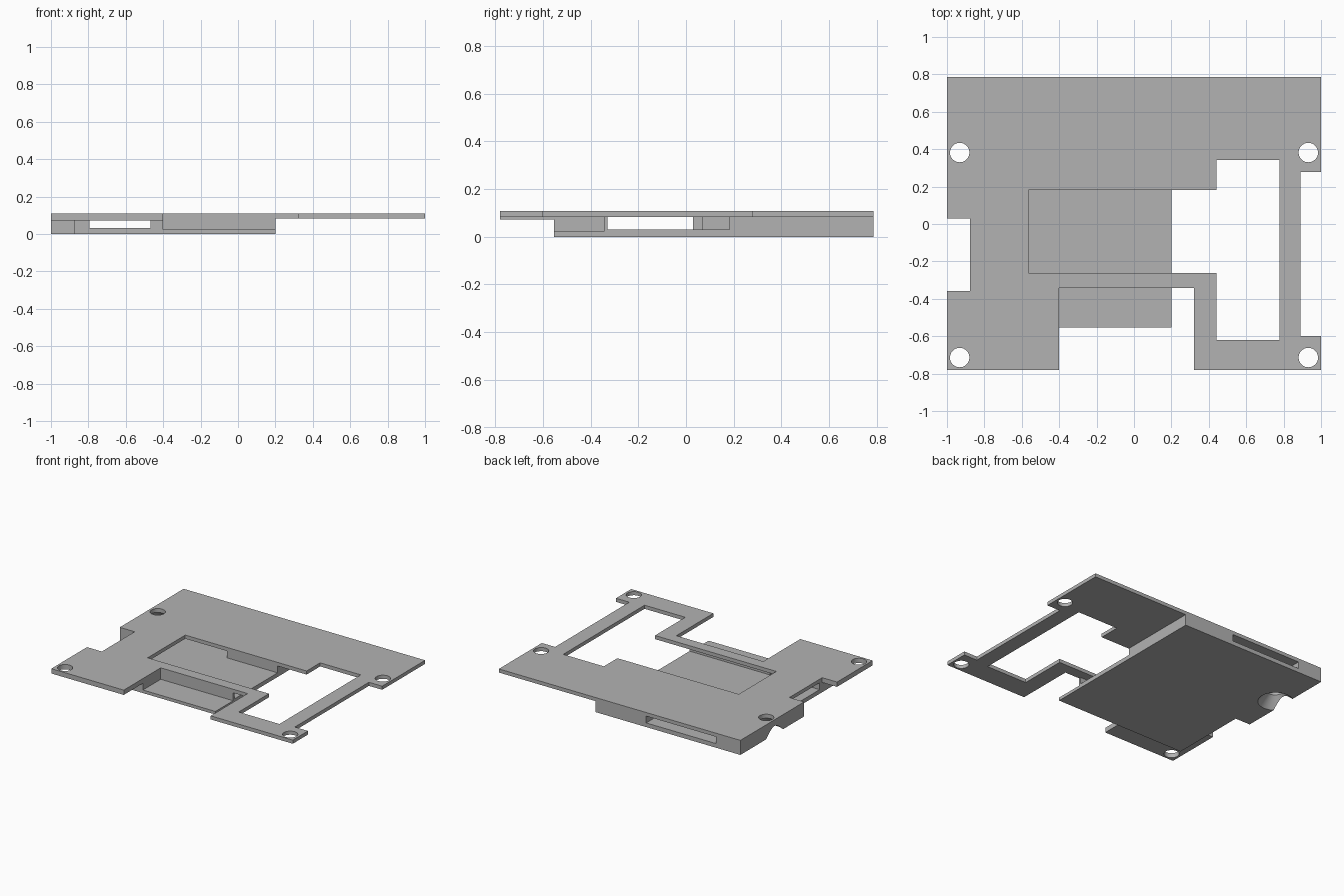
import bpy
import bmesh

cube = bpy.data.objects.get("Cube")
if cube:
    bpy.data.objects.remove(cube, do_unlink=True)

grey = bpy.data.materials.new("plain_grey")
grey.use_nodes = True
GREY = (0.45, 0.45, 0.45, 1)
grey.diffuse_color = GREY
grey.node_tree.nodes["Principled BSDF"].inputs["Base Color"].default_value = GREY

TOP, ROOF, LIP, FLOOR, SHELF = 0.109, 0.082, 0.073, 0.031, 0.023


def add_object(name, bm):
    bmesh.ops.recalc_face_normals(bm, faces=bm.faces)
    mesh = bpy.data.meshes.new(name)
    bm.to_mesh(mesh)
    bm.free()
    mesh.materials.append(grey)
    obj = bpy.data.objects.new(name, mesh)
    bpy.context.collection.objects.link(obj)
    return obj


def prism(name, points, z0, z1):
    """Extrude a flat outline from z0 to z1."""
    bm = bmesh.new()
    face = bm.faces.new([bm.verts.new((x, y, z0)) for x, y in points])
    new = bmesh.ops.extrude_face_region(bm, geom=[face])["geom"]
    verts = [v for v in new if isinstance(v, bmesh.types.BMVert)]
    bmesh.ops.translate(bm, verts=verts, vec=(0, 0, z1 - z0))
    return add_object(name, bm)


def box(name, x0, x1, y0, y1, z0, z1):
    return prism(name, [(x0, y0), (x1, y0), (x1, y1), (x0, y1)], z0, z1)


def cone(name, x, y, r0, r1, z0, z1):
    bm = bmesh.new()
    bmesh.ops.create_cone(bm, cap_ends=True, segments=40, radius1=r0, radius2=r1, depth=z1 - z0)
    bmesh.ops.translate(bm, verts=bm.verts, vec=(x, y, (z0 + z1) / 2))
    return add_object(name, bm)


def combine(target, tool, operation):
    """Apply a boolean and discard the tool."""
    mod = target.modifiers.new("boolean", "BOOLEAN")
    mod.operation, mod.solver, mod.object = operation, "EXACT", tool
    bpy.context.view_layer.objects.active = target
    bpy.ops.object.modifier_apply(modifier=mod.name)
    bpy.data.objects.remove(tool, do_unlink=True)


# Top plate outline with its side notches
tray = prism("mounting_tray", [
    (-1, -.78), (-.4, -.78), (-.4, -.343), (.32, -.343), (.32, -.78), (1, -.78),
    (1, -.6), (.89, -.6), (.89, .277), (1, .277), (1, .785), (-1, .785),
    (-1, .03), (-.877, .03), (-.877, -.358), (-1, -.358)], ROOF, TOP)

# Thicker front corner and the deep block below the plate
combine(tray, box("corner_pad", -1, -.4, -.78, -.358, LIP, 0.1), "UNION")
block = prism("lower_block", [
    (-.877, -.553), (.2, -.553), (.2, .785), (-1, .785), (-1, .03), (-.877, .03)], 0, 0.1)
combine(tray, block, "UNION")

# Open shelf, window through the plate, and the chamber below it
window = prism("window_cut", [
    (-.565, -.262), (.44, -.262), (.44, -.62), (.777, -.62),
    (.777, .343), (.44, .343), (.44, .183), (-.565, .183)], FLOOR, 0.3)
cutters = [
    window,
    box("shelf_cut", -.4, .3, -.6, -.343, SHELF, .3),
    box("chamber_cut", -.8, .3, -.328, .183, FLOOR, ROOF),
    box("back_slot_cut", -.8, -.22, .1, .9, FLOOR, ROOF),
    box("front_slot_cut", -.795, -.467, -.6, -.2, FLOOR, LIP),
    box("side_slot_cut", -.877, -.7, -.328, .07, FLOOR, ROOF),
    box("side_mouth_cut", -.95, -.7, -.328, .03, FLOOR, ROOF),
    cone("countersink_cut", -.933, .382, .12, .05, 0, ROOF),
]
# Four screw holes
for x in (-.932, .932):
    for y in (.382, -.714):
        cutters.append(cone("screw_hole_cut", x, y, .052, .052, .04, .2))
for cutter in cutters:
    combine(tray, cutter, "DIFFERENCE")

bpy.ops.object.select_all(action="DESELECT")
tray.select_set(True)
bpy.context.view_layer.objects.active = tray
bpy.ops.object.shade_smooth_by_angle(angle=0.5)
